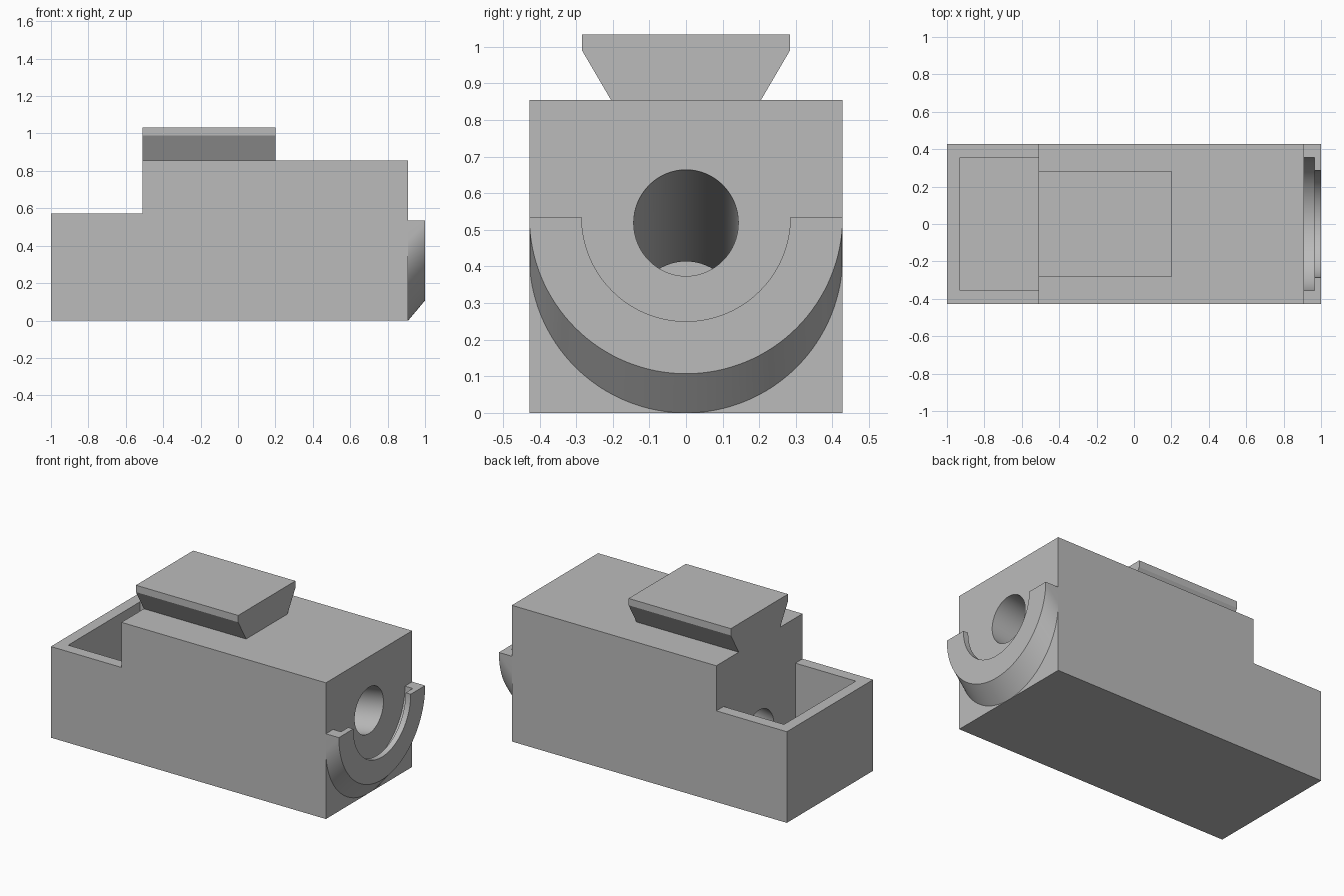
import bpy, bmesh, math
from mathutils import Matrix, Vector

old = bpy.data.objects.get("Cube")
if old:
    bpy.data.objects.remove(old, do_unlink=True)

# One plain grey material
grey = bpy.data.materials.new("plain grey")
grey.use_nodes = True
colour = (0.5, 0.5, 0.5, 1)
grey.diffuse_color = colour
grey.node_tree.nodes["Principled BSDF"].inputs["Base Color"].default_value = colour


def finish(bm, name):
    bmesh.ops.recalc_face_normals(bm, faces=bm.faces)
    mesh = bpy.data.meshes.new(name)
    bm.to_mesh(mesh)
    bm.free()
    mesh.materials.append(grey)
    obj = bpy.data.objects.new(name, mesh)
    bpy.context.collection.objects.link(obj)
    return obj


def prism(name, points, offset):
    """Extrude a closed outline along a vector."""
    bm = bmesh.new()
    face = bm.faces.new([bm.verts.new(p) for p in points])
    new = bmesh.ops.extrude_face_region(bm, geom=[face])["geom"]
    moved = [v for v in new if isinstance(v, bmesh.types.BMVert)]
    bmesh.ops.translate(bm, verts=moved, vec=offset)
    return finish(bm, name)


def activate(obj):
    bpy.ops.object.select_all(action="DESELECT")
    obj.select_set(True)
    bpy.context.view_layer.objects.active = obj


def cut(obj, cutter):
    mod = obj.modifiers.new("cut", "BOOLEAN")
    mod.operation = "DIFFERENCE"
    mod.solver = "EXACT"
    mod.object = cutter
    cutter.hide_render = True
    activate(obj)
    bpy.ops.object.modifier_apply(modifier=mod.name)
    bpy.data.objects.remove(cutter, do_unlink=True)


HALF, END, STEP, TOP = 0.428, 0.91, -0.51, 0.855

# Stepped body block
side = [(-1, 0), (END, 0), (END, TOP), (STEP, TOP), (STEP, 0.572), (-1, 0.572)]
body = prism("body", [(x, -HALF, z) for x, z in side], (0, 2 * HALF, 0))

# Open tray in the low end
tray = [(-0.93, 0.07), (STEP, 0.07), (STEP, 0.7), (-0.93, 0.7)]
cut(body, prism("tray_cutter", [(x, -0.356, z) for x, z in tray], (0, 0.712, 0)))

# Bore sloping down from the end face into the tray
slope = math.tan(math.radians(10))
ends = [Vector((x, 0, 0.519 + (x - END) * slope)) for x in (-0.7, 1.1)]
axis = ends[1] - ends[0]
bm = bmesh.new()
bmesh.ops.create_cone(
    bm, cap_ends=True, segments=64, radius1=0.143, radius2=0.143, depth=axis.length,
    matrix=Matrix.Translation((ends[0] + ends[1]) / 2)
    @ axis.to_track_quat("Z", "Y").to_matrix().to_4x4())
cut(body, finish(bm, "bore_cutter"))

# Dovetail rail on top
half_rail = [(0.205, TOP), (0.284, 0.99), (0.284, 1.033)]
rail = half_rail + [(-y, z) for y, z in reversed(half_rail)]
prism("dovetail_rail", [(STEP, y, z) for y, z in rail], (0.71, 0, 0))

# Half-round slotted collar: section points are (x, radius, drop)
section = [(END, HALF, 0.107), (1, HALF, 0), (1, 0.285, 0),
           (0.965, 0.285, 0), (0.965, 0.356, 0), (END, 0.356, 0)]
CENTRE, STEPS = 0.535, 64
bm = bmesh.new()
rows = []
for i in range(STEPS + 1):
    a = math.pi * (1 + i / STEPS)
    rows.append([bm.verts.new((x, r * math.cos(a), CENTRE + r * math.sin(a) - d))
                 for x, r, d in section])
for r0, r1 in zip(rows, rows[1:]):
    for j in range(len(section)):
        k = (j + 1) % len(section)
        bm.faces.new((r0[j], r0[k], r1[k], r1[j]))
# Flat tops and the flush side corners of the collar
for row in (rows[0], rows[-1]):
    y = row[1].co.y
    corner = bm.verts.new((END, y, CENTRE))
    bm.faces.new([corner] + row[1:])
    bm.faces.new((corner, row[0], row[1]))
    bm.faces.new((corner, row[5], row[0]))
collar = finish(bm, "slotted_collar")

for obj in (body, collar):
    activate(obj)
    bpy.ops.object.shade_smooth_by_angle(angle=math.radians(25))
